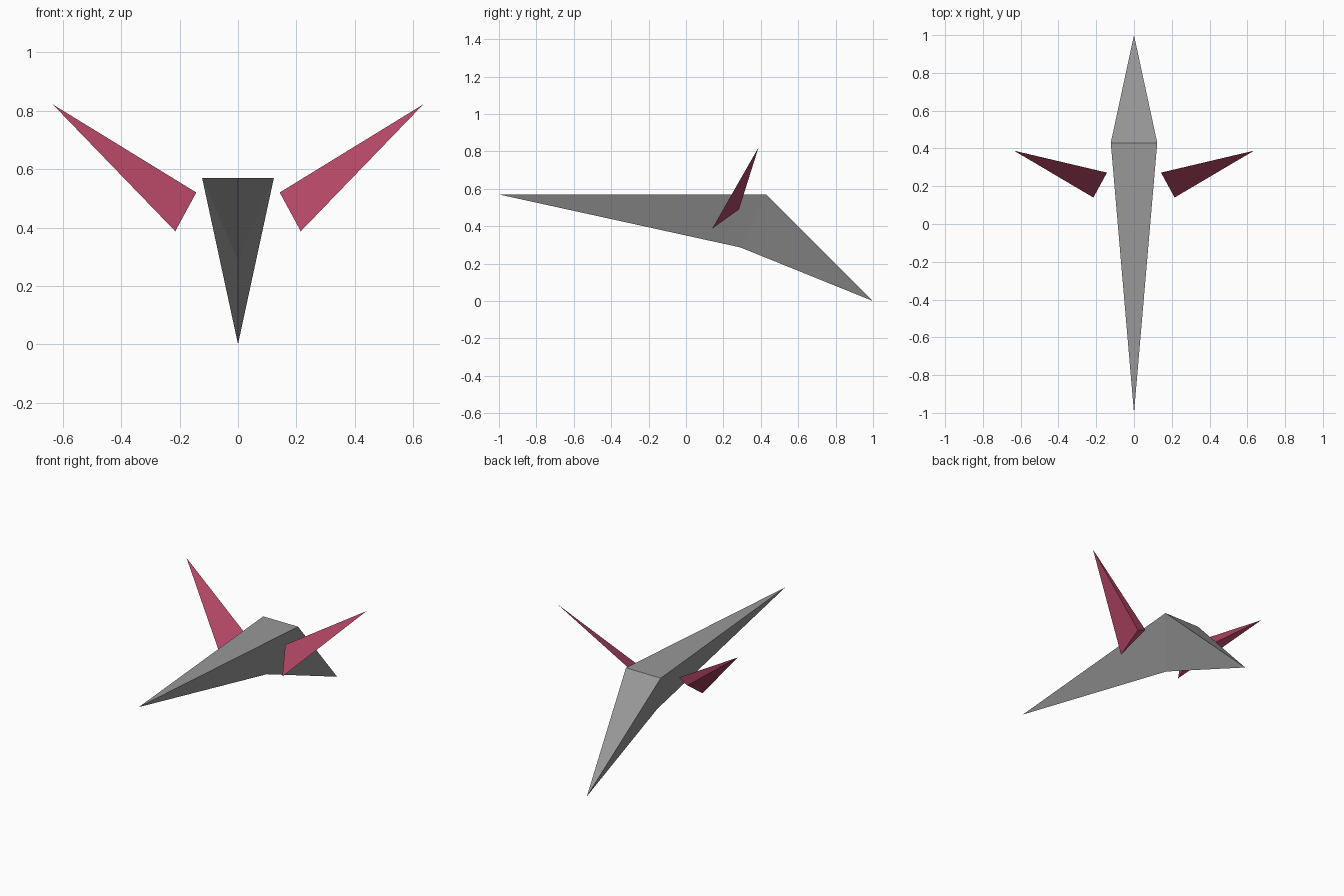
import bpy, bmesh

if "Cube" in bpy.data.objects:
    bpy.data.objects.remove(bpy.data.objects["Cube"])


def material(name, rgb):
    m = bpy.data.materials.new(name)
    m.diffuse_color = (*rgb, 1)
    m.use_nodes = True
    m.node_tree.nodes["Principled BSDF"].inputs["Base Color"].default_value = m.diffuse_color
    return m


def solid(name, points, faces, mat):
    """Closed flat-faced solid from a few corner points."""
    bm = bmesh.new()
    verts = [bm.verts.new(p) for p in points]
    for f in faces:
        bm.faces.new([verts[i] for i in f])
    bmesh.ops.recalc_face_normals(bm, faces=bm.faces[:])
    mesh = bpy.data.meshes.new(name)
    bm.to_mesh(mesh)
    bm.free()
    mesh.materials.append(mat)
    obj = bpy.data.objects.new(name, mesh)
    bpy.context.collection.objects.link(obj)
    return obj


grey = material("hull grey", (0.32, 0.315, 0.315))
crimson = material("crimson", (0.45, 0.062, 0.126))

# Fuselage: nose, two shoulders, keel and tail
NOSE, LEFT, RIGHT, KEEL, TAIL = range(5)
solid("fuselage",
      [(0, -1, 0.57), (-0.123, 0.43, 0.57), (0.123, 0.43, 0.57),
       (0, 0.29, 0.287), (0, 1, 0)],
      [(NOSE, LEFT, RIGHT), (LEFT, TAIL, RIGHT),
       (NOSE, KEEL, LEFT), (NOSE, RIGHT, KEEL),
       (LEFT, KEEL, TAIL), (RIGHT, TAIL, KEEL)], grey)

# Wings: thin upswept spikes with a triangular root, floating beside the hull
wings = solid("wings",
              [(0.143, 0.272, 0.52), (0.215, 0.14, 0.387),
               (0.208, 0.283, 0.49), (0.635, 0.388, 0.822)],
              [(0, 1, 2), (0, 1, 3), (1, 2, 3), (2, 0, 3)], crimson)
mirror = wings.modifiers.new("mirror", 'MIRROR')
mirror.use_axis[0] = True
mirror.use_mirror_merge = False
